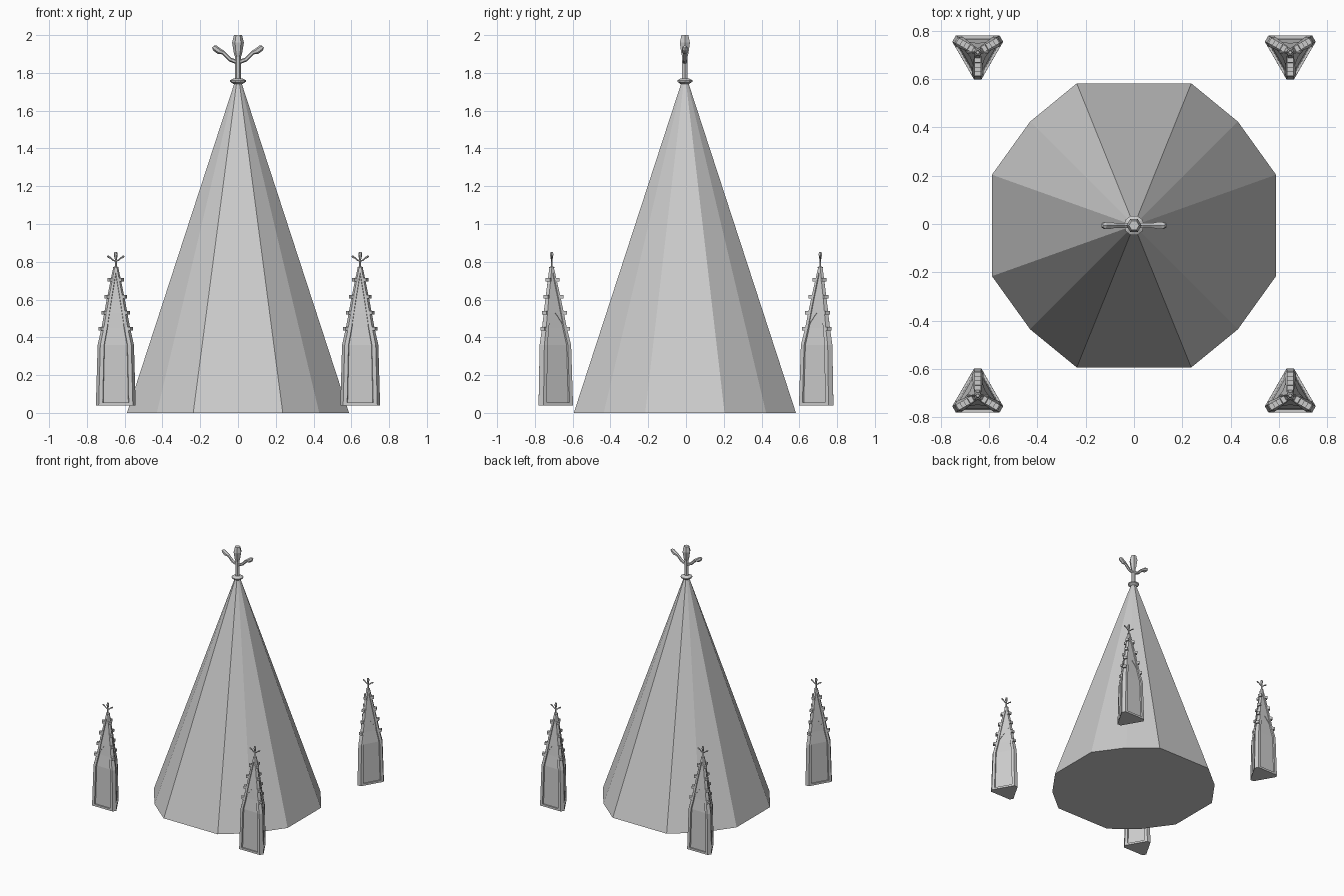
import bpy, bmesh
from math import sin, cos, pi, radians
from mathutils import Vector, Matrix

if "Cube" in bpy.data.objects:
    bpy.data.objects.remove(bpy.data.objects["Cube"])


def loft(bm, rings):
    """Skin a list of equal-length point rings and cap both ends."""
    vs = [[bm.verts.new(p) for p in ring] for ring in rings]
    n = len(vs[0])
    for a, b in zip(vs, vs[1:]):
        for i in range(n):
            bm.faces.new((a[i], a[(i + 1) % n], b[(i + 1) % n], b[i]))
    bm.faces.new(vs[0][::-1])
    bm.faces.new(vs[-1])


def make_object(bm, name, loc=(0, 0, 0)):
    bmesh.ops.recalc_face_normals(bm, faces=bm.faces[:])
    me = bpy.data.meshes.new(name)
    bm.to_mesh(me)
    bm.free()
    ob = bpy.data.objects.new(name, me)
    ob.location = loc
    bpy.context.collection.objects.link(ob)
    return ob


def lathe(bm, profile, n, k, z0):
    loft(bm, [[(r * k * cos(2 * pi * i / n), r * k * sin(2 * pi * i / n), z0 + z * k)
               for i in range(n)] for r, z in profile])


def finial(bm, k, z0):
    """Collar, flared stem and two curling leaf arms."""
    lathe(bm, [(.022, -.015), (.042, -.002), (.042, .006), (.022, .016)], 10, k, z0)
    lathe(bm, [(.016, -.02), (.016, .13), (.022, .15), (.031, .205), (.021, .245)], 6, k, z0)
    path = [(0, .1, .012), (.042, .116, .011), (.078, .152, .011),
            (.1, .16, .016), (.122, .176, .016), (.132, .184, .008)]
    for s in (-1, 1):
        rings = []
        for i, (x, z, r) in enumerate(path):
            a, b = path[max(i - 1, 0)], path[min(i + 1, len(path) - 1)]
            t = Vector((b[0] - a[0], 0, b[1] - a[1])).normalized()
            nrm = Vector((-t.z, 0, t.x))
            ring = []
            for j in range(6):
                p = Vector((x, 0, z)) + nrm * r * cos(j * pi / 3) + Vector((0, r * sin(j * pi / 3), 0))
                ring.append((s * p.x * k, p.y * k, z0 + p.z * k))
            rings.append(ring)
        loft(bm, rings)


# Main spire: octagon with split corners
quarter = [(.588, .21), (.43, .43), (.237, .588)]
base = []
for q in range(4):
    sx, sy = [(1, 1), (-1, 1), (-1, -1), (1, -1)][q]
    base += [(sx * x, sy * y) for x, y in (quarter if q % 2 == 0 else quarter[::-1])]
bm = bmesh.new()
loft(bm, [[(x, y - .006, 0) for x, y in base],
          [(x * .03, y * .03 - .006, 1.75) for x, y in base]])
make_object(bm, "spire")

bm = bmesh.new()
finial(bm, 1, 1.755)
make_object(bm, "spire_finial", (0, -.006, 0))

# Pinnacle outline: height, scale
prof = [(.04, 1), (.36, .91), (.4, .82), (.45, .71), (.6, .44), (.77, .1)]
corners = [radians(a) for a in (90, 210, 330)]


def scale_at(z):
    for (z0, s0), (z1, s1) in zip(prof, prof[1:]):
        if z <= z1:
            return s0 + (s1 - s0) * (z - z0) / (z1 - z0)
    return prof[-1][1]


def hexagon(r, w, s, z):
    return [(s * (r * cos(a) - t * sin(a)), s * (r * sin(a) + t * cos(a)), z)
            for a in corners for t in (-w, w)]


bm = bmesh.new()
# Core and sill
loft(bm, [hexagon(.105, .0087, s, z) for z, s in prof])
loft(bm, [hexagon(.113, .015, scale_at(z), z) for z in (.04, .056)])
for a in corners:
    d, t = Vector((cos(a), sin(a), 0)), Vector((-sin(a), cos(a), 0))
    # Corner rib
    rings = []
    for z, s in prof:
        k, r = .45 + .55 * s, .113 * s
        sec = [(r, -.015 * k), (r, .015 * k), (r - .018 * k, .0255 * k),
               (r - .045 * k, 0), (r - .018 * k, -.0255 * k)]
        rings.append([d * u + t * v + Vector((0, 0, z)) for u, v in sec])
    loft(bm, rings)
    # Crockets
    for z in (.445, .53, .615, .705):
        c = d * (.113 * scale_at(z) + .004) + Vector((0, 0, z))
        m = Matrix.Translation(c) @ Matrix.Rotation(a, 4, 'Z') @ Matrix.Diagonal((.024, .026, .02, 1))
        bmesh.ops.create_cube(bm, size=1, matrix=m)
    # Gable plate with pointed arch on the opposite face
    rows = [(.34, .072), (.39, .068), (.43, .058), (.47, .041), (.505, .018), (.53, 0), (.73, 0)]
    for side in (-1, 1):
        pts = []
        for z, x in rows:
            s = scale_at(z)
            up = Vector((0, 0, z))
            pts.append([bm.verts.new(d * -q + t * (side * h) + up) for q, h in
                        ((.066 * s, max(.088 * s, x)), (.066 * s, x), (.055 * s, x))])
        for i, (p, q) in enumerate(zip(pts, pts[1:])):
            bm.faces.new((p[0], p[1], q[1], q[0]))
            if i < 5:
                bm.faces.new((p[1], p[2], q[2], q[1]))
finial(bm, .34, .769)

# Four pinnacles, flat side facing outward
first = make_object(bm, "pinnacle", (.647, -.711, 0))
for x, y in ((-.647, -.711), (.647, .711), (-.647, .711)):
    ob = bpy.data.objects.new("pinnacle", first.data)
    ob.location = (x, y, 0)
    ob.rotation_euler.z = pi if y > 0 else 0
    bpy.context.collection.objects.link(ob)
